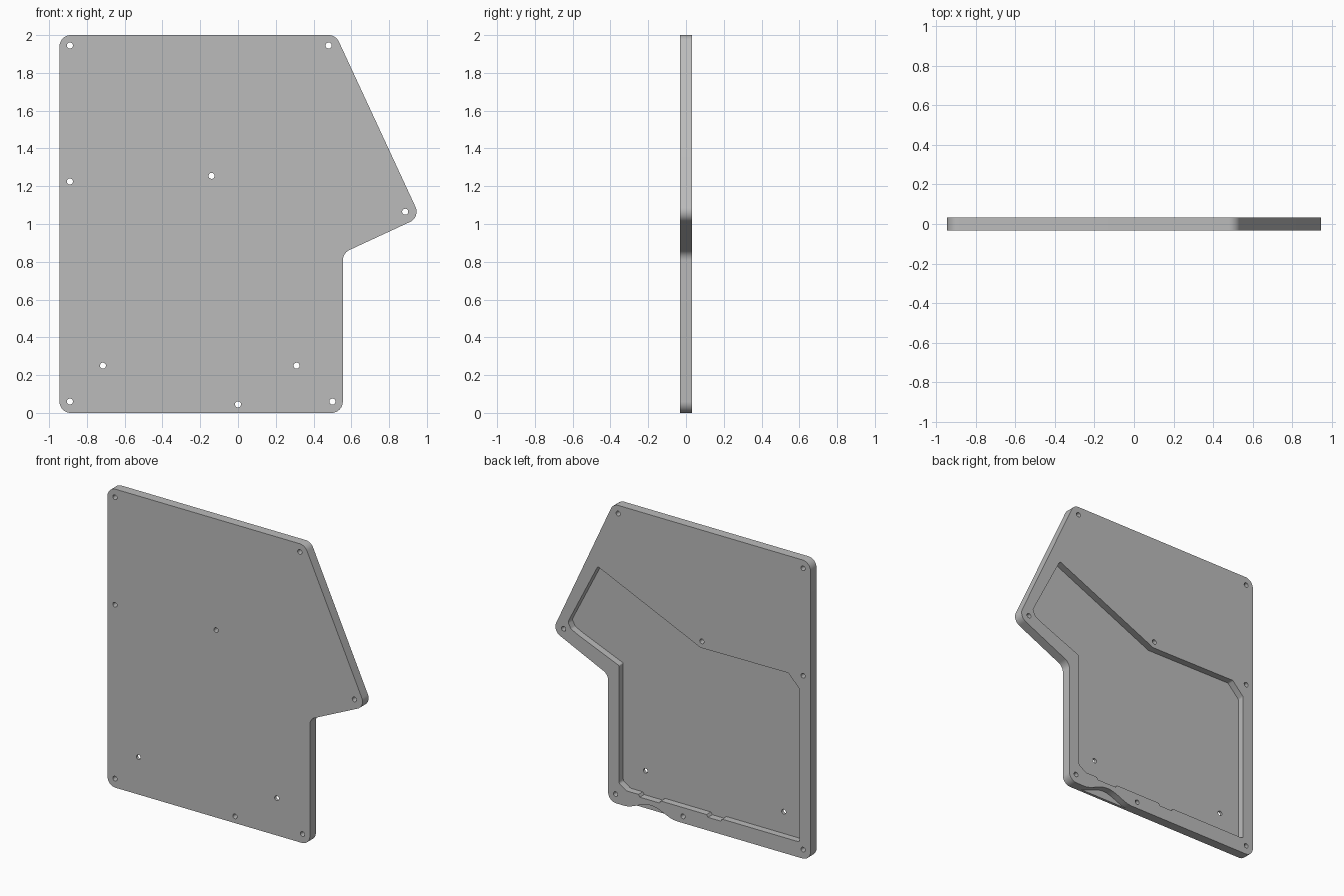
import bpy
import bmesh
from math import cos, pi, tan
from mathutils import Vector

if "Cube" in bpy.data.objects:
    bpy.data.objects.remove(bpy.data.objects["Cube"], do_unlink=True)

FRONT, BACK, FLOOR = -0.032, 0.032, -0.014
OVER = BACK + 0.05


def fillet(corners, steps=10):
    """Round each (x, z, radius) corner of a closed profile."""
    out = []
    for i, (x, z, r) in enumerate(corners):
        p = Vector((x, z))
        if r == 0:
            out.append(p)
            continue
        a = (Vector(corners[i - 1][:2]) - p).normalized()
        b = (Vector(corners[(i + 1) % len(corners)][:2]) - p).normalized()
        reach = r / tan(a.angle(b) / 2)
        centre = p + (a + b).normalized() * (r ** 2 + reach ** 2) ** 0.5
        start = (p + a * reach - centre).normalized()
        end = (p + b * reach - centre).normalized()
        for k in range(steps + 1):
            out.append(centre + start.slerp(end, k / steps).normalized() * r)
    return out


def prism(name, profile, y0, y1):
    """Closed solid from an x-z profile, running along y."""
    bm = bmesh.new()
    near, far = [[bm.verts.new((p[0], y, p[1])) for p in profile] for y in (y0, y1)]
    bm.faces.new(near)
    bm.faces.new(far[::-1])
    for i in range(len(profile)):
        bm.faces.new((near[i], near[i - 1], far[i - 1], far[i]))
    bmesh.ops.recalc_face_normals(bm, faces=bm.faces)
    mesh = bpy.data.meshes.new(name)
    bm.to_mesh(mesh)
    bm.free()
    obj = bpy.data.objects.new(name, mesh)
    bpy.context.collection.objects.link(obj)
    return obj


# Outer case plate
R = 0.06
plate = prism("case_plate", fillet([
    (-0.945, 0, R), (0.555, 0, R), (0.555, 0.846, R),
    (0.965, 1.036, R), (0.518, 2, R), (-0.945, 2, R)]), FRONT, BACK)

# Back pocket, with two shallow notches in its lower edge
pocket = prism("pocket_cutter", fillet([
    (-0.865, 0.104, 0.015),
    (-0.29, 0.104, 0), (-0.28, 0.088, 0), (-0.185, 0.088, 0), (-0.175, 0.104, 0),
    (0.165, 0.104, 0), (0.175, 0.088, 0), (0.32, 0.088, 0), (0.33, 0.104, 0),
    (0.42, 0.104, 0.02), (0.475, 0.14, 0.02), (0.475, 0.928, 0.01),
    (0.771, 1.05, 0.02), (0.83, 1.078, 0.02), (0.853, 1.12, 0.02),
    (0.632, 1.55, 0.012), (-0.13, 1.21, 0), (-0.78, 1.215, 0.02),
    (-0.865, 1.128, 0.02)], 4), FLOOR, OVER)

# Smooth cable scoop under the bottom rim
wave = [(0.04 + 0.4 * t / 24, 0.055 * (1 - cos(2 * pi * t / 24)) / 2 - 0.0005)
        for t in range(25)]
scoop = prism("scoop_cutter", wave + [(0.44, -0.05), (0.04, -0.05)], FLOOR, OVER)

# Screw holes
cutters = [pocket, scoop]
for x, z in [(-0.89, 1.945), (0.48, 1.945), (-0.89, 1.225), (-0.14, 1.255),
             (0.885, 1.065), (-0.715, 0.25), (0.31, 0.25),
             (-0.89, 0.06), (0.5, 0.06), (0, 0.045)]:
    bpy.ops.mesh.primitive_cylinder_add(vertices=24, radius=0.016, depth=0.3,
                                        location=(x, 0, z), rotation=(pi / 2, 0, 0))
    hole = bpy.context.object
    hole.name = "screw_hole_cutter"
    cutters.append(hole)

# Cut everything, then drop the cutters
for cutter in cutters:
    cutter.hide_render = True
    mod = plate.modifiers.new(cutter.name, "BOOLEAN")
    mod.operation = "DIFFERENCE"
    mod.solver = "EXACT"
    mod.object = cutter
bpy.ops.object.select_all(action="DESELECT")
plate.select_set(True)
bpy.context.view_layer.objects.active = plate
for mod in list(plate.modifiers):
    bpy.ops.object.modifier_apply(modifier=mod.name)
for cutter in cutters:
    bpy.data.objects.remove(cutter, do_unlink=True)

# Plain grey finish
grey = bpy.data.materials.new("plain_grey")
grey.use_nodes = True
colour = (0.5, 0.5, 0.5, 1)
grey.diffuse_color = colour
grey.node_tree.nodes["Principled BSDF"].inputs["Base Color"].default_value = colour
plate.data.materials.clear()
plate.data.materials.append(grey)
bpy.ops.object.shade_smooth_by_angle(angle=pi / 6)
